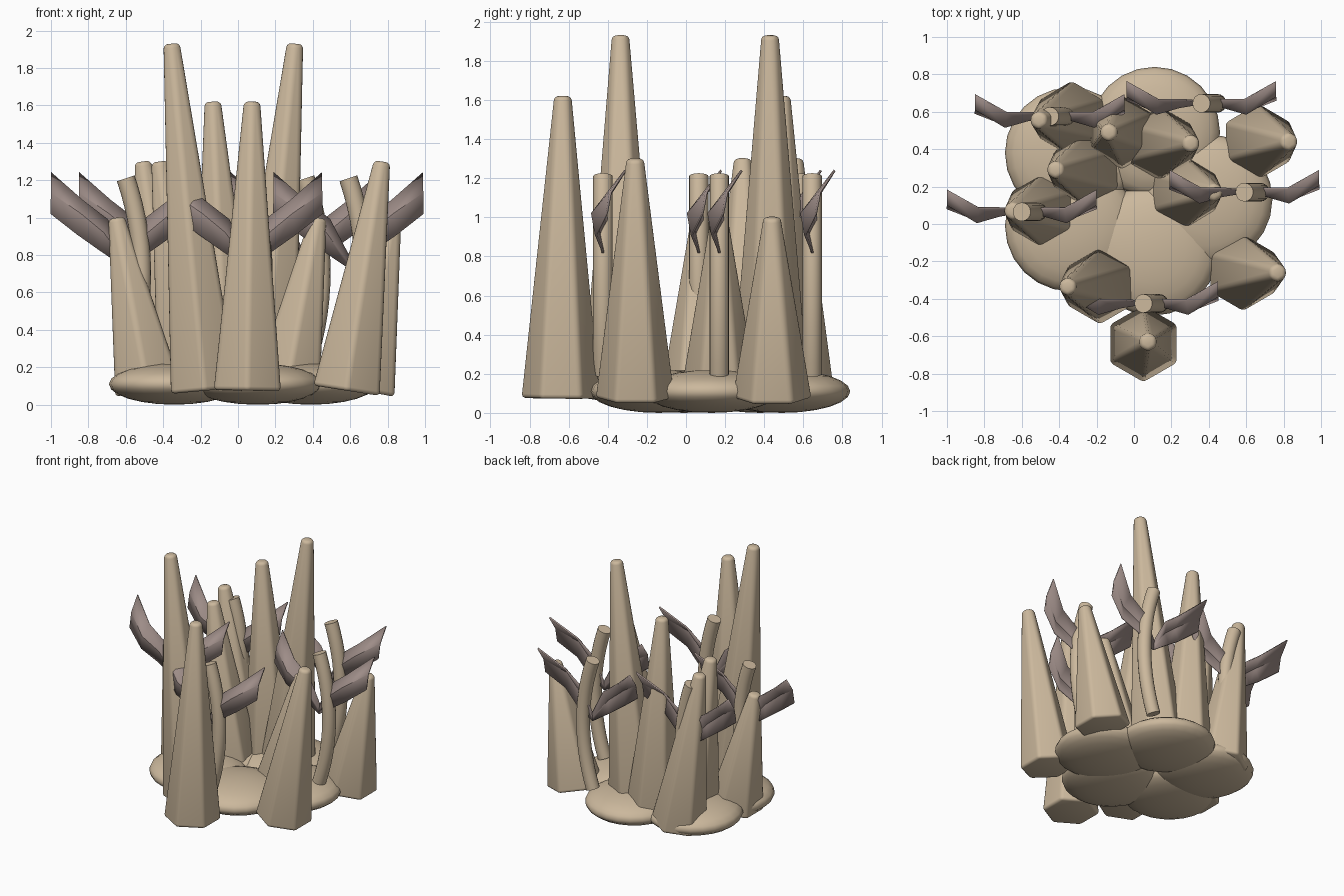
import bpy, bmesh, math
from mathutils import Vector, Matrix

if "Cube" in bpy.data.objects:
    bpy.data.objects.remove(bpy.data.objects["Cube"])


def material(name, rgb):
    m = bpy.data.materials.new(name)
    m.diffuse_color = (*rgb, 1)
    m.use_nodes = True
    m.node_tree.nodes["Principled BSDF"].inputs["Base Color"].default_value = m.diffuse_color
    return m


SAND = material("sandy_beige", (0.60, 0.48, 0.335))
LEAF = material("dusky_mauve", (0.34, 0.265, 0.245))


def add_object(name, bm, mat, angle):
    bmesh.ops.recalc_face_normals(bm, faces=bm.faces)
    mesh = bpy.data.meshes.new(name)
    bm.to_mesh(mesh)
    bm.free()
    mesh.materials.append(mat)
    ob = bpy.data.objects.new(name, mesh)
    bpy.context.collection.objects.link(ob)
    bpy.ops.object.select_all(action='DESELECT')
    ob.select_set(True)
    bpy.context.view_layer.objects.active = ob
    bpy.ops.object.shade_smooth_by_angle(angle=math.radians(angle))
    return ob


# Base: five overlapping flattened pads
def pad(x, y):
    bm = bmesh.new()
    bmesh.ops.create_uvsphere(bm, u_segments=24, v_segments=12, radius=1,
                              matrix=Matrix.Translation((x, y, 0.11)) @ Matrix.Diagonal((0.35, 0.35, 0.11, 1)))
    add_object("base_pad", bm, SAND, 60)


for p in [(0.11, 0.49), (-0.34, 0.38), (-0.34, -0.01), (0.10, -0.14), (0.39, 0.13)]:
    pad(*p)


# Spikes: leaning six-sided cones with rounded edges
def spike(x0, y0, x1, y1, top):
    a, b = Vector((x0, y0, 0.075)), Vector((x1, y1, top))
    axis = b - a
    bm = bmesh.new()
    bmesh.ops.create_cone(bm, cap_ends=True, segments=6, radius1=0.207, radius2=0.05, depth=axis.length)
    for v in bm.verts:   # put corners on +-y when flat sides face +-x
        if abs(v.co.x) > 0.99 * v.co.xy.length:
            bmesh.ops.rotate(bm, verts=bm.verts, cent=(0, 0, 0), matrix=Matrix.Rotation(math.pi / 6, 3, 'Z'))
            break
    lean = Vector((0, 0, 1)).rotation_difference(axis.normalized()).to_matrix().to_4x4()
    bmesh.ops.transform(bm, verts=bm.verts, matrix=Matrix.Translation((a + b) / 2) @ lean)
    bmesh.ops.bevel(bm, geom=bm.edges[:], offset=0.022, segments=3, profile=0.5, affect='EDGES', clamp_overlap=True)
    add_object("spike", bm, SAND, 45)


for s in [(0.05, -0.64, 0.075, -0.63, 1.62),
          (-0.18, -0.33, -0.355, -0.335, 1.93),
          (0.58, -0.26, 0.77, -0.26, 1.30),
          (0.66, 0.44, 0.83, 0.44, 1.00),
          (0.13, 0.43, 0.305, 0.43, 1.93),
          (-0.06, 0.49, -0.135, 0.49, 1.62),
          (-0.25, 0.29, -0.42, 0.29, 1.30),
          (-0.33, 0.56, -0.51, 0.555, 1.30),
          (-0.48, 0.07, -0.65, 0.07, 1.00),
          (0.26, 0.17, 0.43, 0.17, 1.00)]:
    spike(*s)


# Stems: bowed round tubes with flat ends
def stem(cx, cy, rings=14, sides=16, r=0.05):
    bm = bmesh.new()
    loops = []
    for i in range(rings + 1):
        t = 2 * i / rings - 1
        centre = Vector((cx + 0.085 * (1 - t * t), cy, 0.705 + 0.505 * t))
        tangent = Vector((-0.17 * t, 0, 0.505)).normalized()
        side = Vector((tangent.z, 0, -tangent.x))
        loops.append([bm.verts.new(centre + r * (math.cos(k) * side + math.sin(k) * Vector((0, 1, 0))))
                      for k in (j * math.tau / sides for j in range(sides))])
    for a, b in zip(loops, loops[1:]):
        for j in range(sides):
            k = (j + 1) % sides
            bm.faces.new((a[j], a[k], b[k], b[j]))
    bm.faces.new(loops[0])
    bm.faces.new(loops[-1])
    add_object("stem", bm, SAND, 40)


# Leaves: mirrored folded blades meeting in a V; each row is lower, fold, upper
BLADE = [
    [(0.00, 0.000, 0.73), (0.00, 0.000, 0.76), (0.00, 0.010, 0.80)],
    [(0.14, 0.000, 0.825), (0.12, -0.02, 0.92), (0.10, 0.020, 0.99)],
    [(0.26, -0.035, 0.91), (0.24, -0.055, 1.02), (0.23, 0.020, 1.09)],
    [(0.40, 0.020, 1.02), (0.40, 0.040, 1.13), (0.40, 0.115, 1.24)],
]


def leaf_pair(cx, cy):
    for sign in (-1, 1):
        bm = bmesh.new()
        rows = [[bm.verts.new((cx + sign * x, cy + y, z)) for x, y, z in row] for row in BLADE]
        for a, b in zip(rows, rows[1:]):
            for j in range(2):
                bm.faces.new((a[j], b[j], b[j + 1], a[j + 1]))
        ob = add_object("right_leaf" if sign > 0 else "left_leaf", bm, LEAF, 40)
        sol = ob.modifiers.new("thickness", 'SOLIDIFY')
        sol.thickness = 0.012
        sol.offset = 0


for p in [(-0.45, 0.575), (0.36, 0.645), (0.59, 0.17), (-0.60, 0.065), (0.05, -0.425)]:
    stem(*p)
    leaf_pair(*p)
